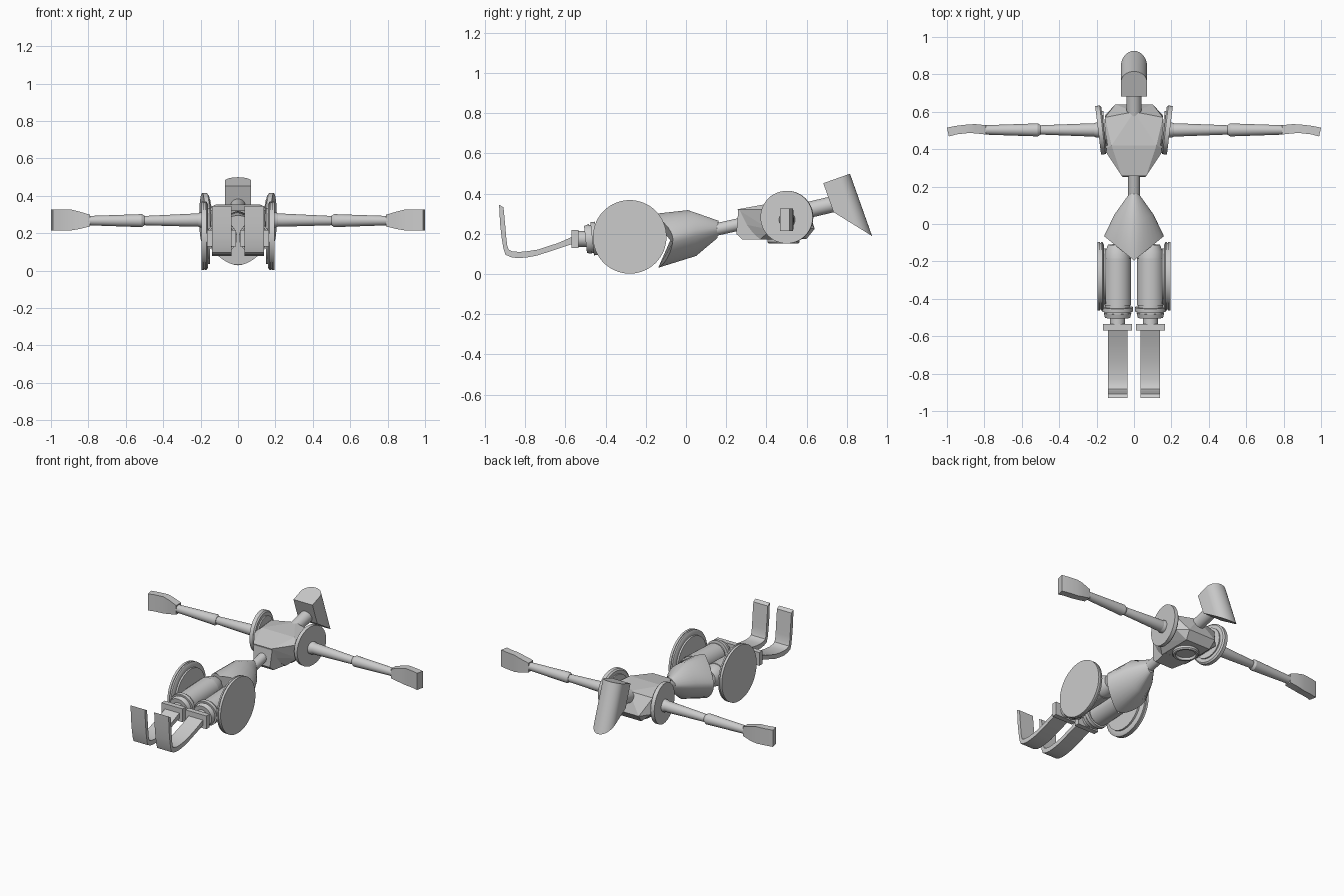
import bpy, bmesh
from math import sin, cos, pi, copysign, radians
from mathutils import Vector

if "Cube" in bpy.data.objects:
    bpy.data.objects.remove(bpy.data.objects["Cube"])


def finish(name, bm, smooth=True):
    bmesh.ops.recalc_face_normals(bm, faces=bm.faces)
    me = bpy.data.meshes.new(name)
    bm.to_mesh(me)
    bm.free()
    ob = bpy.data.objects.new(name, me)
    bpy.context.collection.objects.link(ob)
    if smooth:
        bpy.ops.object.select_all(action='DESELECT')
        ob.select_set(True)
        bpy.context.view_layer.objects.active = ob
        bpy.ops.object.shade_smooth_by_angle(angle=radians(32))
    return ob


def loft(name, rings, smooth=True):
    """Skin a list of equal-sized closed rings and cap both ends."""
    bm = bmesh.new()
    rows = [[bm.verts.new(p) for p in r] for r in rings]
    n = len(rows[0])
    for a, b in zip(rows, rows[1:]):
        for i in range(n):
            bm.faces.new((a[i], a[(i + 1) % n], b[(i + 1) % n], b[i]))
    bm.faces.new(rows[0])
    bm.faces.new(rows[-1])
    return finish(name, bm, smooth)


def lathe(name, start, end, profile, n=32):
    """Turned part: profile is (distance fraction, radius) along start-end."""
    a, b = Vector(start), Vector(end)
    q = (b - a).to_track_quat('Z', 'Y')
    return loft(name, [[a.lerp(b, t) + q @ Vector((r * cos(2 * pi * i / n), r * sin(2 * pi * i / n), 0))
                        for i in range(n)] for t, r in profile])


def hull(name, pts):
    bm = bmesh.new()
    for x, y, z in pts:
        for s in ((1, -1) if x else (1,)):
            bm.verts.new((s * x, y, z))
    res = bmesh.ops.convex_hull(bm, input=bm.verts)
    junk = {g for g in res['geom_interior'] if isinstance(g, bmesh.types.BMVert)}
    bmesh.ops.delete(bm, geom=list(junk), context='VERTS')
    return finish(name, bm, False)


# Head: arched section extruded along a tilted axis, slanted underside
arch = [(-.07, 0), (.07, 0)] + [(.07 * cos(pi * i / 16), .08 + .061 * sin(pi * i / 16)) for i in range(17)]


def head_point(x, u, d):
    return (x, .683 + .942 * u + .334 * d, .452 + .334 * u - .942 * d)


loft("head", [[head_point(x, u, 0) for x, u in arch],
              [head_point(x, u, .153 + 1.248 * u) for x, u in arch]])
lathe("neck", (0, .55, .305), (0, .75, .352), [(0, .04), (1, .04)])

# Chest, abdomen block and waist
hull("chest", [(.155, .57, .335), (0, .6, .352), (.12, .42, .352), (.16, .4, .32), (.065, .256, .322),
               (.1, .64, .225), (.155, .58, .23), (.15, .42, .22), (.09, .60, .175),
               (.09, .37, .172), (.06, .28, .25)])
hull("abdomen", [(.07, .26, .315), (.09, .4, .32), (.065, .28, .172), (.09, .4, .172), (.06, .25, .2)])
lathe("back_ring", (0, .485, .19), (0, .485, .152),
      [(0, .08), (.8, .08), (1, .074), (1, .062), (.6, .058)])
lathe("waist", (0, .12, .215), (0, .30, .255), [(0, .031), (1, .031)])


# Pelvis: rounded body with V cuts over the hips
def pelvis_ring(rx, zt, zc, zb, ys, yt, yb, n=32):
    pts = []
    for i in range(n):
        a = 2 * pi * i / n
        c = copysign(abs(cos(a)) ** 1.2, cos(a))
        s = copysign(abs(sin(a)) ** 1.2, sin(a))
        y = (yt if s > 0 else yb) * (1 - abs(c)) + ys * abs(c)
        pts.append((rx * c, y, zc + s * ((zt - zc) if s > 0 else (zc - zb))))
    return pts


loft("pelvis", [pelvis_ring(.028, .265, .222, .178, .158, .162, .155),
                pelvis_ring(.105, .318, .205, .09, .05, .01, .05),
                pelvis_ring(.16, .295, .175, .028, -.065, -.195, -.15)])

for s, side in ((1, "right"), (-1, "left")):
    # Shoulder disc, toed in toward the waist
    c, ax = Vector((s * .172, .503, .283)), Vector((s * .99, -.12, 0))
    lathe(side + "_shoulder_disc", c - ax * .02, c + ax * .02,
          [(0, .10), (.2, .10), (.2, .122), (.4, .131), (1, .131)], 48)
    lathe(side + "_shoulder_ball", (s * .17, .503, .27), (s * .225, .503, .27),
          [(0, .04), (.6, .04), (1, .03)])
    # Arm segments
    lathe(side + "_upper_arm", (s * .2, .503, .27), (s * .51, .503, .267),
          [(0, .035), (.12, .035), (.95, .025), (1, .02)])
    lathe(side + "_forearm", (s * .5, .503, .267), (s * .8, .503, .267),
          [(0, .026), (.05, .035), (.12, .034), (1, .025)])
    # Flared, curved hand
    loft(side + "_hand", [[(s * x, y0, z0), (s * x, y1, z0), (s * x, y1, z1), (s * x, y0, z1)]
                          for x, y0, y1, z0, z1 in ((.79, .478, .528, .236, .298), (.85, .485, .534, .222, .316),
                                                    (.89, .486, .532, .215, .326), (.95, .479, .525, .215, .326),
                                                    (.99, .468, .517, .215, .326))] +
         [[(s * .99, .468, .215), (s, .515, .215), (s, .515, .326), (s * .99, .468, .326)]])
    # Thigh disc
    lathe(side + "_thigh_disc", (s * .15, -.28, .185), (s * .196, -.28, .185),
          [(0, .15), (.25, .15), (.25, .17), (.4, .183), (.6, .183), (.6, .178), (.68, .178), (.68, .183), (1, .183)], 64)
    # Thigh, knee rings and ankle
    x = s * .088
    lathe(side + "_thigh", (x, -.11, .19), (x, -.47, .175),
          [(0, .05), (.1, .066), (.2, .069), (.2, .073), (.9, .073), (.9, .066), (1, .066)])
    lathe(side + "_knee_ring", (x, -.445, .178), (x, -.50, .172),
          [(0, .065), (0, .083), (.4, .083), (.4, .07), (.55, .07), (.55, .074), (1, .068)])
    lathe(side + "_shin_joint", (x, -.48, .174), (x, -.55, .174), [(0, .04), (1, .04)])
    loft(side + "_ankle_plate", [[(x - .077, y, z - .044), (x + .077, y, z - .044),
                                  (x + .077, y, z + .044), (x - .077, y, z + .044)]
                                 for y, z in ((-.535, .174), (-.569, .174))])
    # Curved blade foot: lower and upper edge points along its length
    blade = [((-.55, .155), (-.55, .192)), ((-.64, .125), (-.635, .155)), ((-.74, .092), (-.735, .122)),
             ((-.79, .083), (-.785, .114)), ((-.835, .079), (-.83, .11)), ((-.87, .084), (-.865, .113)),
             ((-.898, .096), (-.882, .122)), ((-.908, .125), (-.889, .14)), ((-.917, .18), (-.894, .18)),
             ((-.925, .25), (-.9, .25)), ((-.93, .345), (-.908, .332))]
    fx = s * .087
    loft(side + "_foot", [[(fx - .053, *lo), (fx + .053, *lo), (fx + .053, *up), (fx - .053, *up)]
                          for lo, up in blade])
